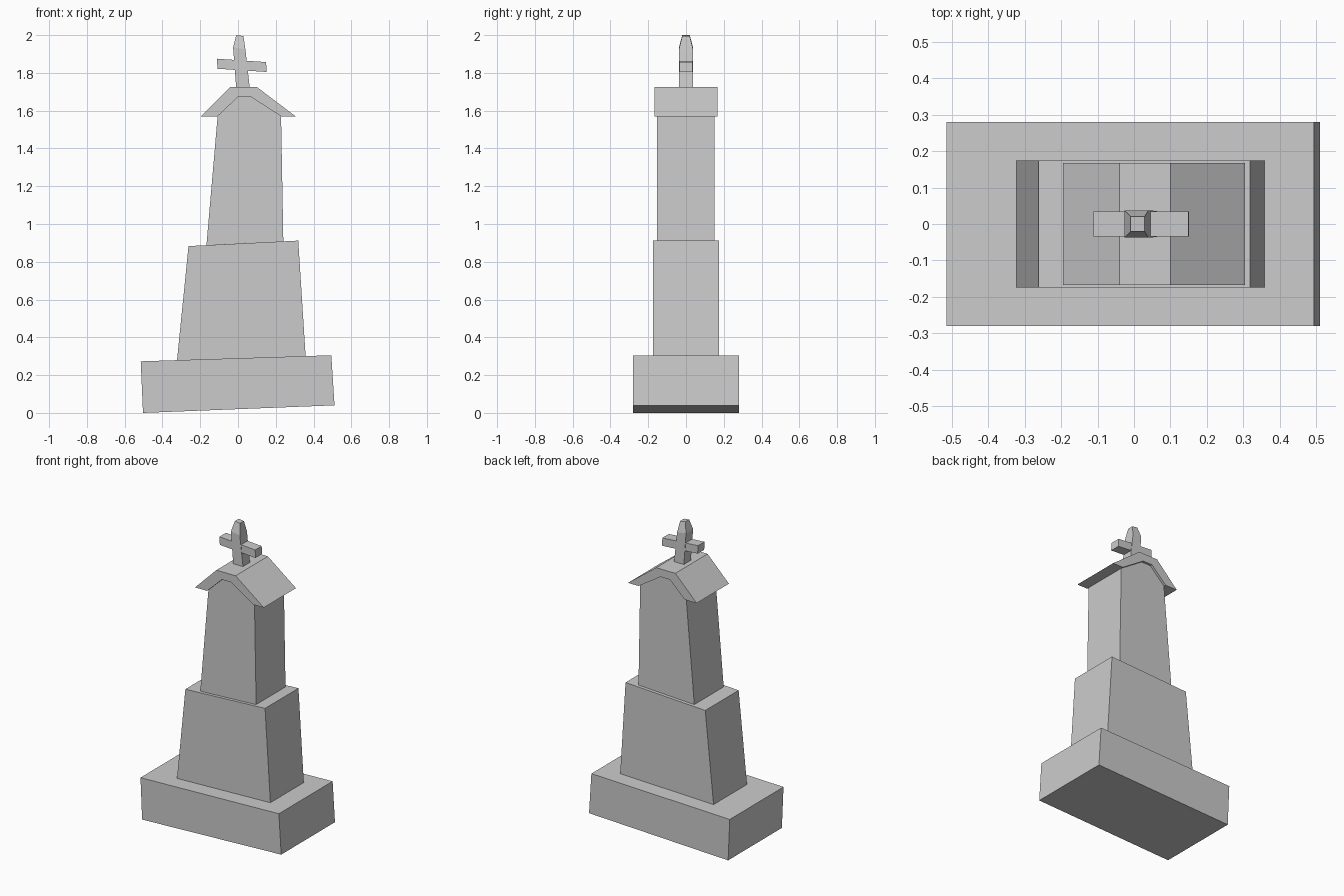
import bpy, bmesh

if "Cube" in bpy.data.objects:
    bpy.data.objects.remove(bpy.data.objects["Cube"])


def make_object(name, bm):
    bmesh.ops.recalc_face_normals(bm, faces=bm.faces[:])
    mesh = bpy.data.meshes.new(name)
    bm.to_mesh(mesh)
    bm.free()
    obj = bpy.data.objects.new(name, mesh)
    bpy.context.collection.objects.link(obj)
    return obj


def prism(name, profile, y0, y1):
    """Extrude an (x, z) front outline from y0 to y1."""
    bm = bmesh.new()
    face = bm.faces.new([bm.verts.new((x, y0, z)) for x, z in profile])
    new = bmesh.ops.extrude_face_region(bm, geom=[face])["geom"]
    verts = [v for v in new if isinstance(v, bmesh.types.BMVert)]
    bmesh.ops.translate(bm, verts=verts, vec=(0, y1 - y0, 0))
    return make_object(name, bm)


def loft(name, sections):
    """Join rectangular rings (x_left, z_left, x_right, z_right, half_depth)."""
    bm = bmesh.new()
    rings = []
    for xl, zl, xr, zr, d in sections:
        rings.append([bm.verts.new(p) for p in
                      ((xl, -d, zl), (xr, -d, zr), (xr, d, zr), (xl, d, zl))])
    for a, b in zip(rings, rings[1:]):
        for i in range(4):
            j = (i + 1) % 4
            bm.faces.new((a[i], a[j], b[j], b[i]))
    bm.faces.new(rings[0])
    bm.faces.new(rings[-1])
    return make_object(name, bm)


# Leaning stone tiers
prism("base_slab", [(-0.503, 0), (0.511, 0.04), (0.494, 0.305), (-0.515, 0.273)],
      -0.28, 0.28)
prism("lower_block", [(-0.323, 0.278), (0.358, 0.299), (0.319, 0.912), (-0.262, 0.883)],
      -0.174, 0.174)

# Upper pillar rises to fill the underside of the roof
underside = [(0.228, 1.57), (0.068, 1.673), (0.0, 1.673), (-0.108, 1.57)]
prism("upper_pillar", [(-0.167, 0.888), (0.24, 0.908)] + underside, -0.154, 0.152)

# Bent roof slab
prism("roof", [(-0.195, 1.57), (-0.04, 1.725), (0.1, 1.725), (0.305, 1.57)] + underside,
      -0.168, 0.168)

# Cross with a tapered tip
loft("cross_shaft", [(-0.009, 1.715, 0.063, 1.715, 0.036),
                     (-0.026, 1.935, 0.039, 1.925, 0.037),
                     (-0.009, 2.0, 0.029, 1.995, 0.02)])
prism("cross_arm", [(-0.109, 1.822), (0.151, 1.805), (0.149, 1.857), (-0.111, 1.875)],
      -0.034, 0.034)
